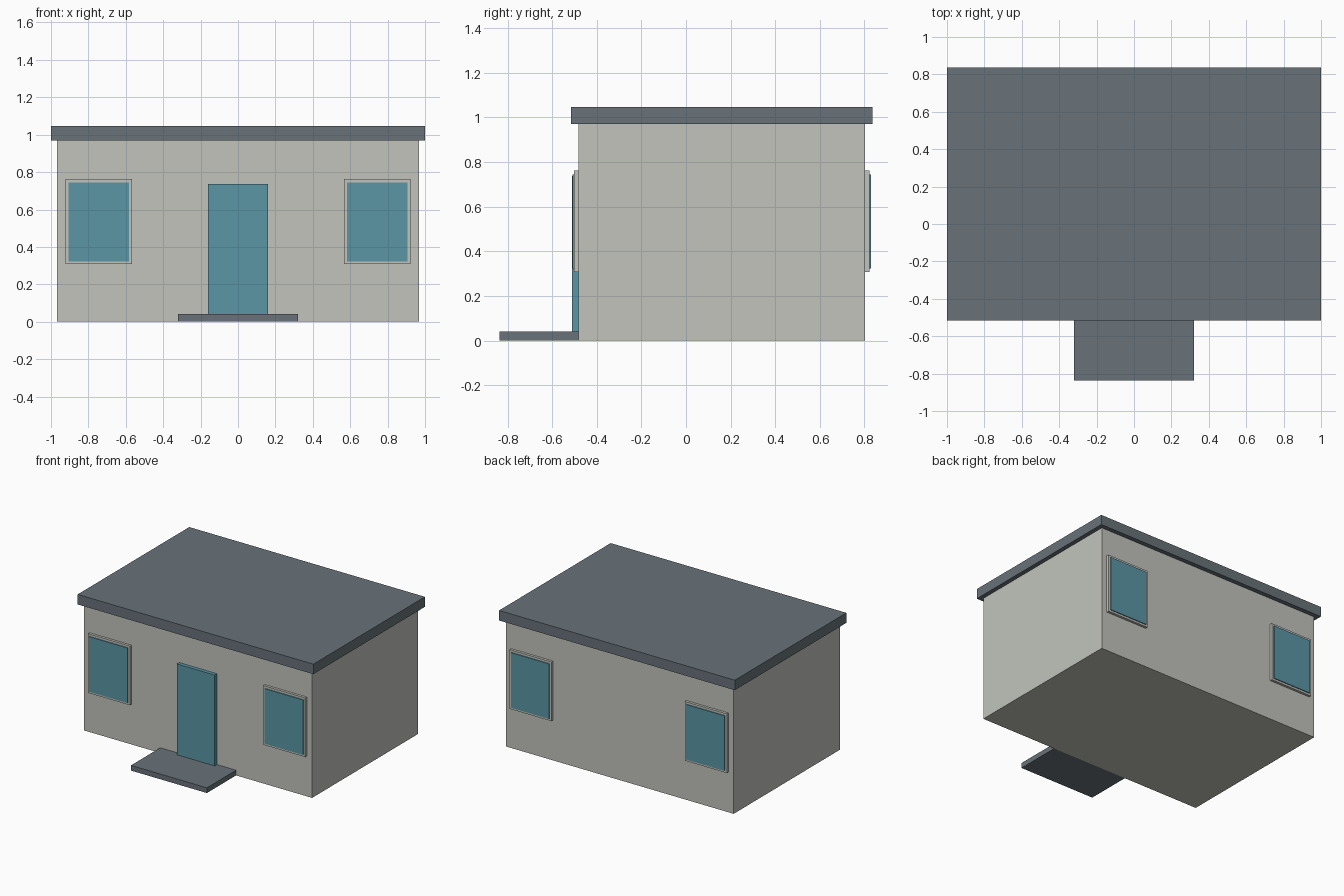
import bpy

if "Cube" in bpy.data.objects:
    bpy.data.objects.remove(bpy.data.objects["Cube"])


def material(name, rgb):
    """Flat colour from 0-255 sRGB values."""
    lin = [(c / 255 / 12.92) if c < 10 else ((c / 255 + 0.055) / 1.055) ** 2.4 for c in rgb]
    m = bpy.data.materials.new(name)
    m.diffuse_color = (*lin, 1)
    m.use_nodes = True
    m.node_tree.nodes["Principled BSDF"].inputs["Base Color"].default_value = m.diffuse_color
    return m


WALL = material("pale_grey_wall", (194, 196, 188))
SLATE = material("slate_grey", (104, 114, 121))
TEAL = material("teal", (90, 150, 165))


def box(name, x, y, z, mat):
    """Box from (min, max) ranges on each axis."""
    bpy.ops.mesh.primitive_cube_add(size=1, location=[(a + b) / 2 for a, b in (x, y, z)])
    ob = bpy.context.object
    ob.name = name
    ob.scale = [b - a for a, b in (x, y, z)]
    bpy.ops.object.transform_apply(location=False, rotation=False, scale=True)
    ob.data.materials.append(mat)
    return ob


FRONT, BACK = -0.483, 0.803

# Main body, foundation slab just inside it, and flat overhanging roof
box("walls", (-0.967, 0.967), (FRONT, BACK), (0, 0.97), WALL)
box("foundation", (-0.965, 0.965), (FRONT + 0.002, BACK - 0.002), (0.002, 0.04), SLATE)
box("roof", (-1, 1), (-0.515, 0.837), (0.97, 1.047), SLATE)

# Doorstep and door
box("doorstep", (-0.322, 0.322), (-0.837, FRONT), (0, 0.04), SLATE)
box("door", (-0.16, 0.16), (-0.511, FRONT), (0.04, 0.737), TEAL)

# Two windows on the front and two on the back
for face, wall_y, out in (("front", FRONT, -1), ("back", BACK, 1)):
    for side, cx in (("left", -0.744), ("right", 0.744)):
        y1, y2 = wall_y + out * 0.019, wall_y + out * 0.026
        box(f"{face}_{side}_window_frame", (cx - 0.178, cx + 0.178),
            (min(wall_y, y1), max(wall_y, y1)), (0.308, 0.762), WALL)
        box(f"{face}_{side}_window_glass", (cx - 0.162, cx + 0.162),
            (min(y1, y2), max(y1, y2)), (0.323, 0.745), TEAL)
